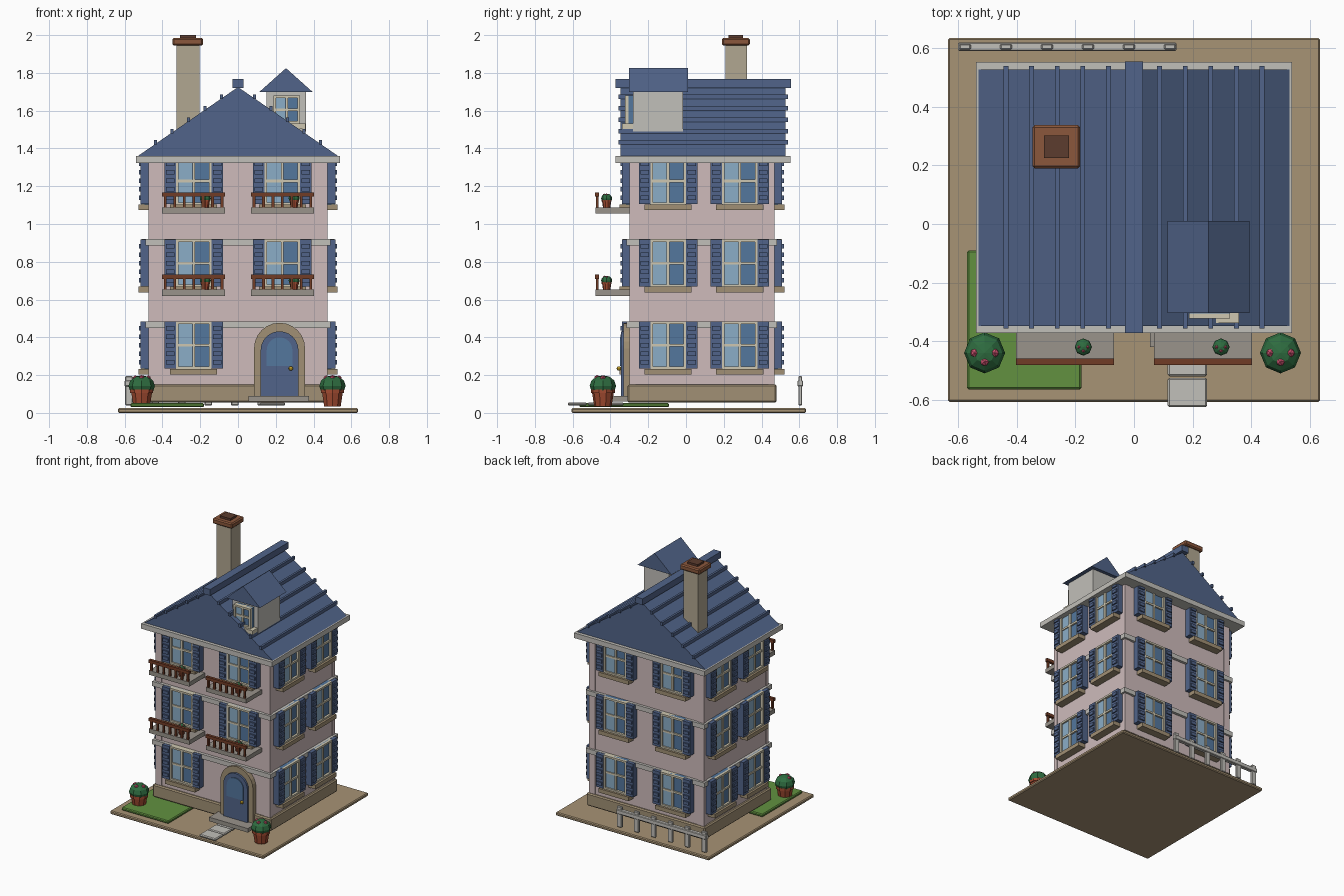
import bpy, bmesh
from math import pi, sin, cos
from mathutils import Matrix, Vector

if "Cube" in bpy.data.objects:
    bpy.data.objects.remove(bpy.data.objects["Cube"])

# ---------- materials ----------
def mat(name, r, g, b):
    m = bpy.data.materials.new(name)
    m.diffuse_color = tuple((c / 255) ** 2.2 for c in (r, g, b)) + (1,)
    m.use_nodes = True
    m.node_tree.nodes["Principled BSDF"].inputs["Base Color"].default_value = m.diffuse_color
    return m

WALL = mat("wall_pink", 205, 186, 186)
TRIM = mat("pale_trim", 192, 190, 184)
STONE = mat("tan_stone", 160, 143, 116)
GREY = mat("balcony_stone", 152, 146, 138)
CREAM = mat("cream_frame", 205, 198, 175)
SLATE = mat("slate_blue", 82, 100, 136)
GLASS = mat("glass", 84, 118, 156)
SHINE = mat("glass_light", 138, 172, 198)
WOOD = mat("brown_wood", 112, 62, 42)
BRICK = mat("cap_brick", 138, 88, 62)
FLUE = mat("flue_dark", 92, 62, 50)
CHIM = mat("chimney_stone", 176, 166, 144)
CLAY = mat("clay", 160, 76, 52)
LEAF = mat("leaf", 50, 108, 66)
LAWN = mat("lawn_green", 98, 144, 66)
PINK = mat("flower", 205, 84, 112)
GOLD = mat("gold", 215, 175, 50)
DIRT = mat("ground_tan", 166, 146, 116)

# ---------- helpers ----------
def finish(name, bm, mats, bevel=0):
    me = bpy.data.meshes.new(name)
    bmesh.ops.recalc_face_normals(bm, faces=bm.faces)
    bm.to_mesh(me)
    bm.free()
    for m in mats:
        me.materials.append(m)
    ob = bpy.data.objects.new(name, me)
    bpy.context.collection.objects.link(ob)
    if bevel:
        mod = ob.modifiers.new("bevel", 'BEVEL')
        mod.width, mod.segments = bevel, 1
    return ob

def boxes(name, items, bevel=0):
    """items: (x0, x1, y0, y1, z0, z1, material)"""
    bm, mats = bmesh.new(), []
    for x0, x1, y0, y1, z0, z1, m in items:
        if m not in mats:
            mats.append(m)
        M = Matrix.Translation(((x0 + x1) / 2, (y0 + y1) / 2, (z0 + z1) / 2)) @ \
            Matrix.Diagonal((x1 - x0, y1 - y0, z1 - z0, 1))
        vs = bmesh.ops.create_cube(bm, size=1, matrix=M)["verts"]
        for f in {f for v in vs for f in v.link_faces}:
            f.material_index = mats.index(m)
    return finish(name, bm, mats, bevel)

def prism(name, pts, y0, y1, m):
    """Extrude an x-z outline along y."""
    bm = bmesh.new()
    f = bm.faces.new([bm.verts.new((x, y0, z)) for x, z in pts])
    ext = bmesh.ops.extrude_face_region(bm, geom=[f])["geom"]
    vs = [v for v in ext if isinstance(v, bmesh.types.BMVert)]
    bmesh.ops.translate(bm, verts=vs, vec=(0, y1 - y0, 0))
    return finish(name, bm, [m])

def arch(cx, r, z0, spring, n=12):
    top = [(cx + r * cos(pi * i / n), spring + r * sin(pi * i / n)) for i in range(n + 1)]
    return [(cx + r, z0)] + top + [(cx - r, z0)]

def copy(ob, name, loc, rot=0):
    o = bpy.data.objects.new(name, ob.data)
    o.location, o.rotation_euler = loc, (0, 0, rot)
    bpy.context.collection.objects.link(o)
    return o

# ---------- ground, lawn, path ----------
boxes("ground", [(-.635, .635, -.607, .635, 0, .025, DIRT)], .006)
boxes("lawn", [(-.57, -.18, -.565, -.09, .03, .052, LAWN)], .006)
for i, (a, b) in enumerate([(-.625, -.525), (-.52, -.425), (-.42, -.33)]):
    boxes(f"path_stone_{i}", [(.115, .25, a, b, .038, .056, TRIM)], .006)

# ---------- house body ----------
boxes("plinth", [(-.49, .49, -.31, .48, .055, .15, STONE)], .008)
boxes("walls", [(-.47, .47, -.293, .463, .14, 1.34, WALL)])
boxes("corner_posts", [(x - .025, x + .025, y - .015, y + .015, .15, 1.33, WALL)
                       for x in (-.45, .45) for y in (-.283, .453)])
boxes("floor_bands", [(-.49, .49, -.315, .483, z, z + .035, TRIM) for z in (.45, .885)])
boxes("eaves", [(-.54, .54, -.372, .553, 1.322, 1.36, TRIM)])

# ---------- roof ----------
prism("roof", [(-.53, 1.36), (.53, 1.36), (0, 1.725)], -.348, .528, SLATE)
boxes("ridge_cap", [(-.03, .03, -.372, .555, 1.72, 1.767, SLATE)])
ribs = []
for x in (.087, .175, .262, .35, .437):
    z = 1.36 + .365 * (1 - x / .53) + .01
    ribs += [(s * x - .008, s * x + .008, -.357, .54, z - .014, z + .01, SLATE) for s in (-1, 1)]
boxes("roof_seams", ribs)

# ---------- chimney ----------
boxes("chimney", [(-.325, -.205, .208, .322, 1.42, 1.95, CHIM)])
boxes("chimney_cap", [(-.347, -.184, .19, .338, 1.945, 1.985, BRICK)], .008)
boxes("chimney_flue", [(-.308, -.222, .226, .302, 1.98, 2.0, FLUE)])

# ---------- dormer ----------
boxes("dormer", [(.15, .36, -.28, -.015, 1.49, 1.705, TRIM)])
prism("dormer_roof", [(.114, 1.70), (.394, 1.70), (.254, 1.825)], -.303, .01, SLATE)

# ---------- windows (local: wall at y=0, outward is -y, z=0 at centre) ----------
def window(name, w, h, shutters=True):
    t = .014
    p = [(-w, w, -.025, .01, -h, h, GLASS),
         (-w + t, -.008, -.03, 0, -h + t, h - t, SHINE)]
    for s in (-1, 1):
        a, b = sorted((s * w, s * (w - t)))
        p += [(a, b, -.042, .01, -h, h, CREAM),
              (-w, w, -.042, .01, *sorted((s * h, s * (h - t))), CREAM)]
        if shutters:
            a, b = sorted((s * (w - .001), s * (w + .06)))
            p.append((a, b, -.046, .01, -h + .004, h - .002, SLATE))
            p += [(a + .008, b - .008, -.055, -.04, z - .012, z + .012, SLATE)
                  for z in (-.09, -.045, 0, .045, .09)]
    p += [(-.007, .007, -.038, 0, -h, h, CREAM),
          (-w, w, -.037, 0, -.007, .007, CREAM),
          (-w - .03, w + .03, -.058, .01, -h - .028, -h + .002, STONE if shutters else CREAM)]
    return boxes(name, p)

base = window("window_front_0_0", .095, .127)
base.location = (-.235, -.293, .358)
for f in range(3):
    z = .358 + .435 * f
    for i, x in enumerate((-.235, .235)):
        if f:
            copy(base, f"window_front_{f}_{i}", (x, -.293, z))
        copy(base, f"window_back_{f}_{i}", (x, .463, z), pi)
    for i, y in enumerate((-.095, .285)):
        copy(base, f"window_right_{f}_{i}", (.47, y, z), pi / 2)
        copy(base, f"window_left_{f}_{i}", (-.47, y, z), -pi / 2)
window("dormer_window", .07, .075, False).location = (.258, -.28, 1.605)

# ---------- door ----------
boxes("door_step", [(.055, .375, -.42, -.28, .06, .09, GREY)])
prism("door_surround", arch(.22, .135, .09, .342), -.33, -.28, STONE)
prism("door", arch(.22, .1, .09, .332), -.345, -.28, SLATE)
prism("door_glass", arch(.22, .068, .248, .332), -.35, -.34, GLASS)
bm = bmesh.new()
bmesh.ops.create_uvsphere(bm, u_segments=8, v_segments=6, radius=.012)
finish("door_knob", bm, [GOLD]).location = (.28, -.355, .235)

# ---------- potted plants ----------
def plant(name):
    bm = bmesh.new()
    def tag(r, i):
        for f in {f for v in r["verts"] for f in v.link_faces}:
            f.material_index = i
    def cone(r1, r2, z0, z1):
        tag(bmesh.ops.create_cone(bm, cap_ends=True, segments=10, radius1=r1, radius2=r2,
            depth=z1 - z0, matrix=Matrix.Translation((0, 0, (z0 + z1) / 2))), 0)
    cone(.046, .058, 0, .075)
    cone(.064, .064, .07, .09)
    tag(bmesh.ops.create_uvsphere(bm, u_segments=8, v_segments=6, radius=.07,
        matrix=Matrix.Translation((0, 0, .108)) @ Matrix.Diagonal((1, 1, .8, 1))), 1)
    for x, y, z in ((-.034, 0, .148), (.034, 0, .148), (.0, -.03, .15)):
        tag(bmesh.ops.create_icosphere(bm, subdivisions=1, radius=.016,
            matrix=Matrix.Translation((x, y, z))), 2)
    return finish(name, bm, [CLAY, LEAF, PINK])

pot = plant("ground_plant_left")
pot.location = (-.51, -.44, .035)
copy(pot, "ground_plant_right", (.5, -.44, .035))

# ---------- balconies ----------
for f, z in enumerate((.62, 1.055)):
    for i, x in enumerate((-.235, .235)):
        items = [(x - .167, x + .167, -.478, -.285, z, z + .032, GREY),
                 (x - .167, x + .167, -.481, -.46, z + .09, z + .113, WOOD)]
        items += [(x + k * .05 - .007, x + k * .05 + .007, -.477, -.463, z + .03, z + .095, WOOD)
                  for k in range(-3, 4)]
        boxes(f"balcony_{f}_{i}", items)
        copy(pot, f"balcony_plant_{f}_{i}", (x + .062, -.42, z + .032)).scale = (.42, .42, .45)

# ---------- back fence ----------
fence = [(-.6, .145, .59, .62, .14, .172, TRIM)]
fence += [(-.597 + .14 * k, -.557 + .14 * k, .595, .615, .04, .195, TRIM) for k in range(6)]
boxes("fence", fence, .004)
